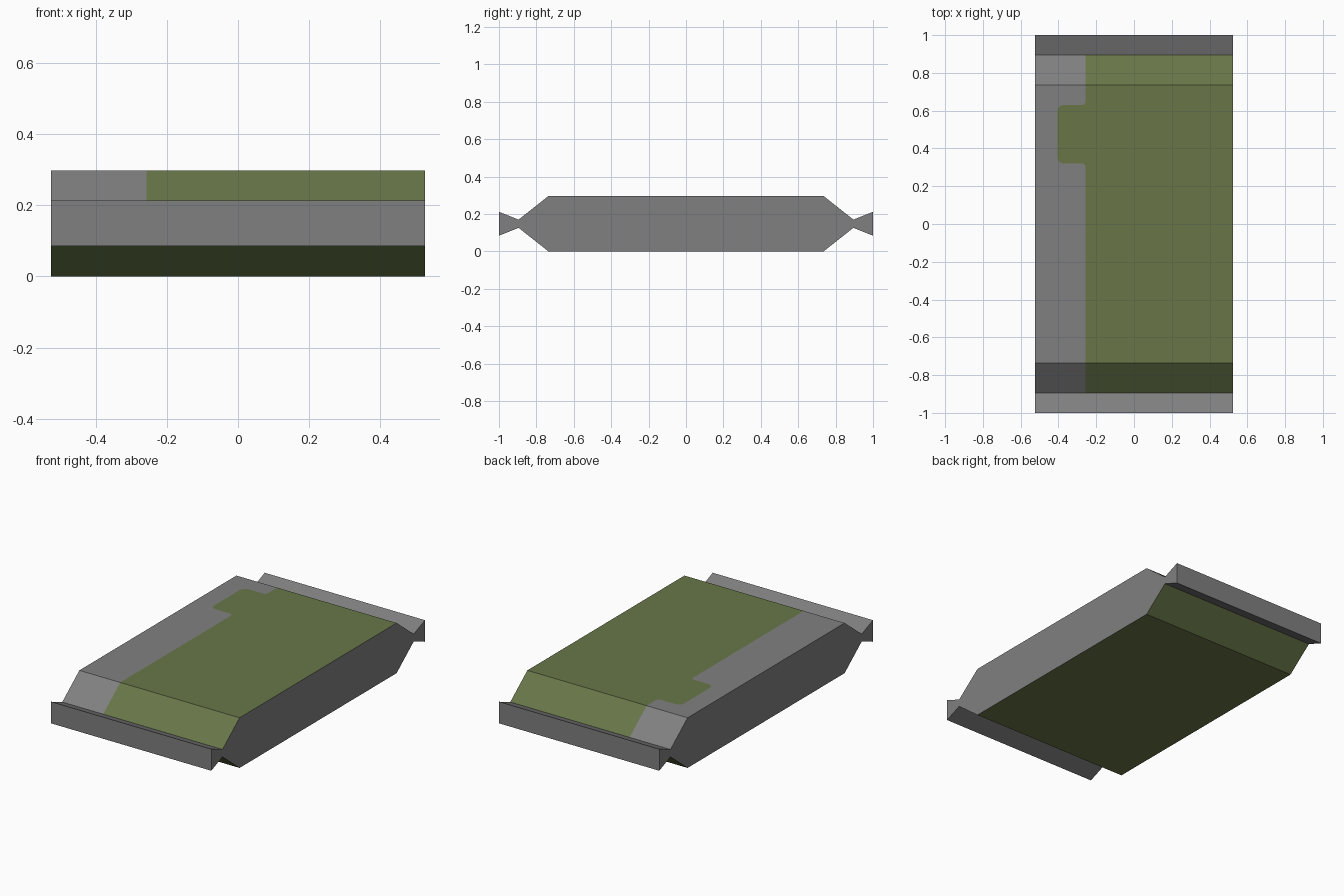
import bpy, bmesh, math

if "Cube" in bpy.data.objects:
    bpy.data.objects.remove(bpy.data.objects["Cube"])

W, SPLIT, TOP, DECK = 0.525, -0.257, 0.297, 0.735

def material(name, color):
    m = bpy.data.materials.new(name)
    m.diffuse_color = (*color, 1)
    m.use_nodes = True
    m.node_tree.nodes["Principled BSDF"].inputs["Base Color"].default_value = m.diffuse_color
    return m

# Hull cross-section: a quarter profile mirrored front/back and top/bottom
mid = TOP / 2
quarter = [(1.0, mid + 0.064), (0.895, mid + 0.022), (DECK, TOP)]
upper = quarter + [(-y, z) for y, z in reversed(quarter)]
profile = upper + [(y, TOP - z) for y, z in reversed(upper)]

bm = bmesh.new()
left = bm.faces.new([bm.verts.new((-W, y, z)) for y, z in profile])
ext = bmesh.ops.extrude_face_region(bm, geom=[left], use_keep_orig=True)
bmesh.ops.translate(bm, vec=(2 * W, 0, 0),
                    verts=[g for g in ext["geom"] if isinstance(g, bmesh.types.BMVert)])
bmesh.ops.recalc_face_normals(bm, faces=bm.faces)

# Split deck and upper slopes along the paint line
def is_painted_top(f):
    c = f.calc_center_median()
    return f.normal.z > 0.5 and abs(c.y) < 0.85

def is_deck(f):
    return f.normal.z > 0.99 and f.calc_center_median().z > TOP - 0.001

tops = [f for f in bm.faces if is_painted_top(f)]
edges = list({e for f in tops for e in f.edges})
verts = list({v for f in tops for v in f.verts})
bmesh.ops.bisect_plane(bm, geom=tops + edges + verts, dist=1e-5,
                       plane_co=(SPLIT, 0, 0), plane_no=(1, 0, 0))
bm.normal_update()

# Replace the two deck faces with ones meeting along the rounded tab outline
bmesh.ops.delete(bm, geom=[f for f in bm.faces if is_deck(f)], context='FACES_ONLY')
for e in [e for e in bm.edges if not e.link_faces]:
    bm.edges.remove(e)

def arc(cx, cy, r, a0, a1, n=5):
    return [(cx + r * math.cos(math.radians(a0 + (a1 - a0) * i / n)),
             cy + r * math.sin(math.radians(a0 + (a1 - a0) * i / n))) for i in range(n + 1)]

X0, Y0, Y1, R, F = -0.405, 0.32, 0.63, 0.035, 0.02
outline = (arc(SPLIT - F, Y0 - F, F, 0, 90) + arc(X0 + R, Y0 + R, R, 270, 180)
           + arc(X0 + R, Y1 - R, R, 180, 90) + arc(SPLIT - F, Y1 + F, F, -90, 0))

def corner(x, y):
    return min(bm.verts, key=lambda v: (v.co.x - x)**2 + (v.co.y - y)**2 + (v.co.z - TOP)**2)

ends = [corner(SPLIT, -DECK), corner(SPLIT, DECK)]
sides = {x: (corner(x, -DECK), corner(x, DECK)) for x in (-W, W)}
line = [ends[0]] + [bm.verts.new((x, y, TOP)) for x, y in outline] + [ends[1]]
grey_deck = bm.faces.new(line + [sides[-W][1], sides[-W][0]])
green_deck = bm.faces.new(line[::-1] + [sides[W][0], sides[W][1]])
bm.normal_update()

# Green on the painted top, the underside and the lower slopes; grey elsewhere
for f in bm.faces:
    c = f.calc_center_median()
    slope_top = is_painted_top(f) and c.x > SPLIT
    under = f.normal.z < -0.5 and abs(c.y) < 0.85
    f.material_index = int(slope_top or under)
grey_deck.material_index = 0
green_deck.material_index = 1

mesh = bpy.data.meshes.new("armour_panel")
bm.to_mesh(mesh)
bm.free()
mesh.materials.append(material("grey", (0.216, 0.216, 0.216)))
mesh.materials.append(material("olive green", (0.138, 0.181, 0.065)))
bpy.context.collection.objects.link(bpy.data.objects.new("armour_panel", mesh))
